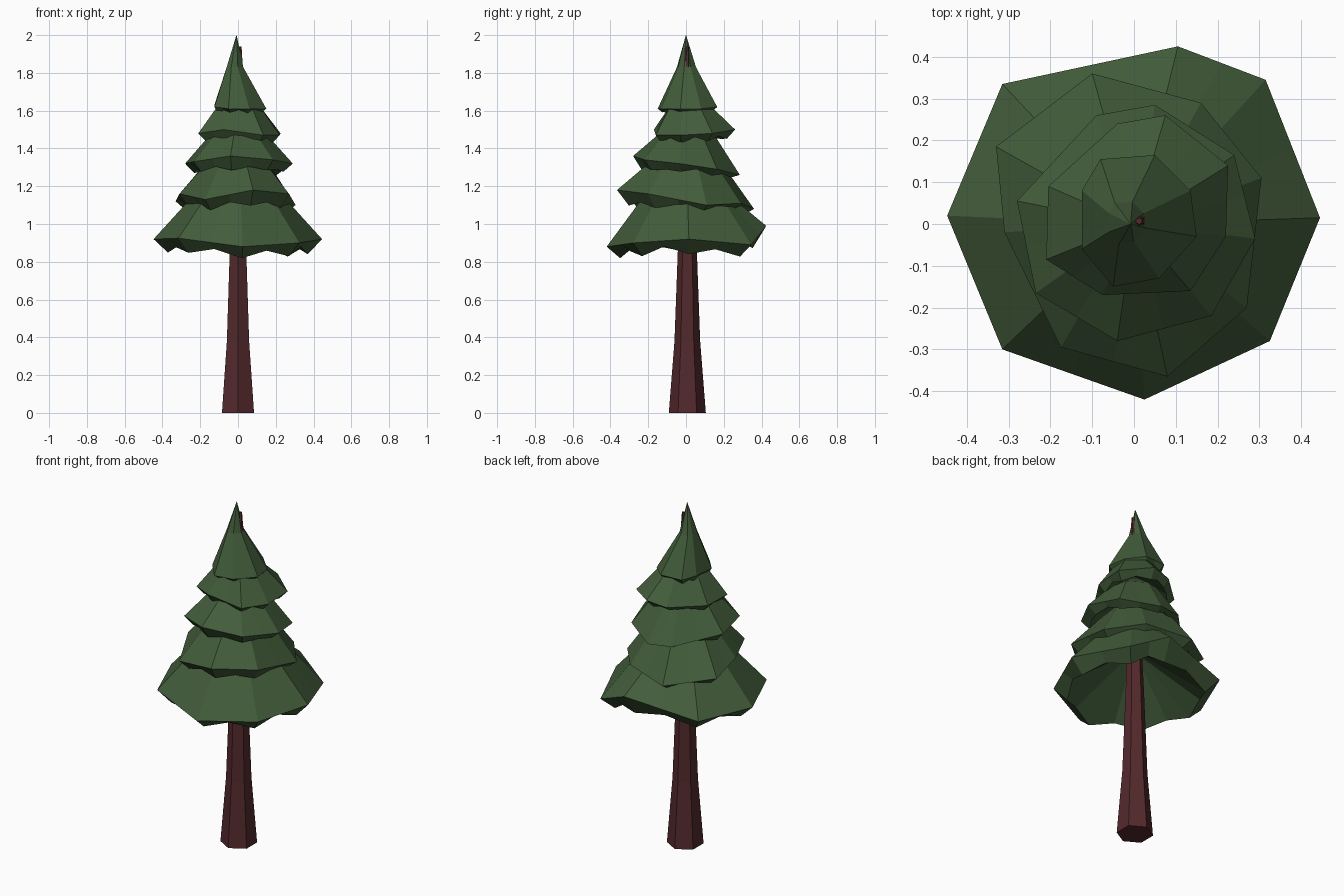
import bpy
import random
from mathutils import Vector

if "Cube" in bpy.data.objects:
    bpy.data.objects.remove(bpy.data.objects["Cube"])

random.seed(4)


def material(name, color):
    m = bpy.data.materials.new(name)
    m.diffuse_color = (*color, 1)
    m.use_nodes = True
    m.node_tree.nodes["Principled BSDF"].inputs["Base Color"].default_value = m.diffuse_color
    return m


def loft(name, rings, mat, cap_start=False, cap_end=False):
    """Bridge equally sized rings, listed from top to bottom, into flat faces."""
    n = len(rings[0])
    verts = [p for r in rings for p in r]
    faces = []
    for k in range(len(rings) - 1):
        for i in range(n):
            a, b = k * n + i, k * n + (i + 1) % n
            faces.append((a, a + n, b + n, b))
    if cap_start:
        faces.append(tuple(range(n)))
    if cap_end:
        faces.append(tuple(reversed(range(len(verts) - n, len(verts)))))
    mesh = bpy.data.meshes.new(name)
    mesh.from_pydata(verts, [], faces)
    mesh.materials.append(mat)
    mesh.validate()
    obj = bpy.data.objects.new(name, mesh)
    bpy.context.collection.objects.link(obj)
    return obj


def flat(ring, s, z, dx=0.0):
    return [Vector((p.x * s + dx, p.y * s, z)) for p in ring]


def with_midpoints(ring):
    out = []
    for i, p in enumerate(ring):
        out += [p, (p + ring[(i + 1) % len(ring)]) / 2]
    return out


green = material("needles", (0.055, 0.108, 0.043))
brown = material("bark", (0.085, 0.022, 0.025))

# Trunk: tapered hexagon whose thin tip pokes out of the crown
hexagon = [Vector((x, y, 0)) for x, y in
           ((0, 1), (-.866, .5), (-.866, -.5), (0, -1), (.866, -.5), (.866, .5))]
trunk_rings = [[p * r + Vector((dx, .007, z)) for p in hexagon]
               for z, r, dx in ((1.94, .008, .012), (1.82, .016, .012),
                                (.87, .05, 0), (.38, .068, 0), (0, .098, 0))]
loft("trunk", trunk_rings, brown, cap_start=True, cap_end=True)

# Branch tiers: octagonal rims (counter-clockwise, x y z),
# neck scale, neck height, rim drop
tiers = [
    ([(.445, .015, .92), (.315, .345, .89), (.105, .425, .99), (-.315, .335, .92),
      (-.447, .02, .92), (-.315, -.3, .925), (.025, -.42, .88), (.325, -.28, .9)],
     .5, 1.165, .065),
    ([(.305, .11, 1.1), (.16, .29, 1.11), (-.1, .36, 1.08), (-.33, .185, 1.12),
      (-.31, -.02, 1.16), (-.175, -.295, 1.13), (.08, -.365, 1.18), (.27, -.2, 1.16)],
     .5, 1.335, .05),
    ([(.29, -.035, 1.32), (.24, .165, 1.29), (.05, .285, 1.26), (-.09, .26, 1.27),
      (-.28, .055, 1.32), (-.235, -.165, 1.33), (-.04, -.28, 1.36), (.185, -.22, 1.34)],
     .52, 1.475, .04),
    ([(.22, -.03, 1.47), (.225, .14, 1.48), (.075, .26, 1.5), (-.04, .24, 1.48),
      (-.205, .09, 1.48), (-.21, -.085, 1.48), (-.075, -.17, 1.5), (.135, -.16, 1.47)],
     .58, 1.605, .035),
    ([(.15, -.03, 1.61), (.135, .08, 1.61), (.05, .165, 1.62), (-.08, .155, 1.62),
      (-.125, .08, 1.63), (-.125, -.06, 1.62), (-.05, -.15, 1.61), (.06, -.13, 1.61)],
     .32, 1.83, .025),
]
for i, (points, neck, neck_z, drop) in enumerate(tiers):
    corners = [Vector(p) for p in points]
    z0 = sum(p.z for p in corners) / len(corners)
    rim = with_midpoints(corners)
    # Ragged lower lip: corners droop, midpoints lift
    lip = [Vector((p.x * s, p.y * s, (p.z + z0) / 2 - drop * d + random.uniform(-.008, .008)))
           for p, s, d in zip(rim, (.83, .86) * 8, (1.15, .6) * 8)]
    under = flat(rim, .12, z0 + (neck_z - z0) * .7)
    if i < 4:
        # The neck closes in towards the trunk inside the tier above
        top = [flat(rim, .15, neck_z + .08), flat(rim, neck, neck_z)]
    else:
        # The top tier runs up to a leaning point
        top = [flat(rim, .004, 2.0, -.008), flat(rim, neck, 1.83, -.02)]
    loft(f"branch_tier_{i + 1}", top + [rim, lip, under], green, cap_start=(i == 4))
